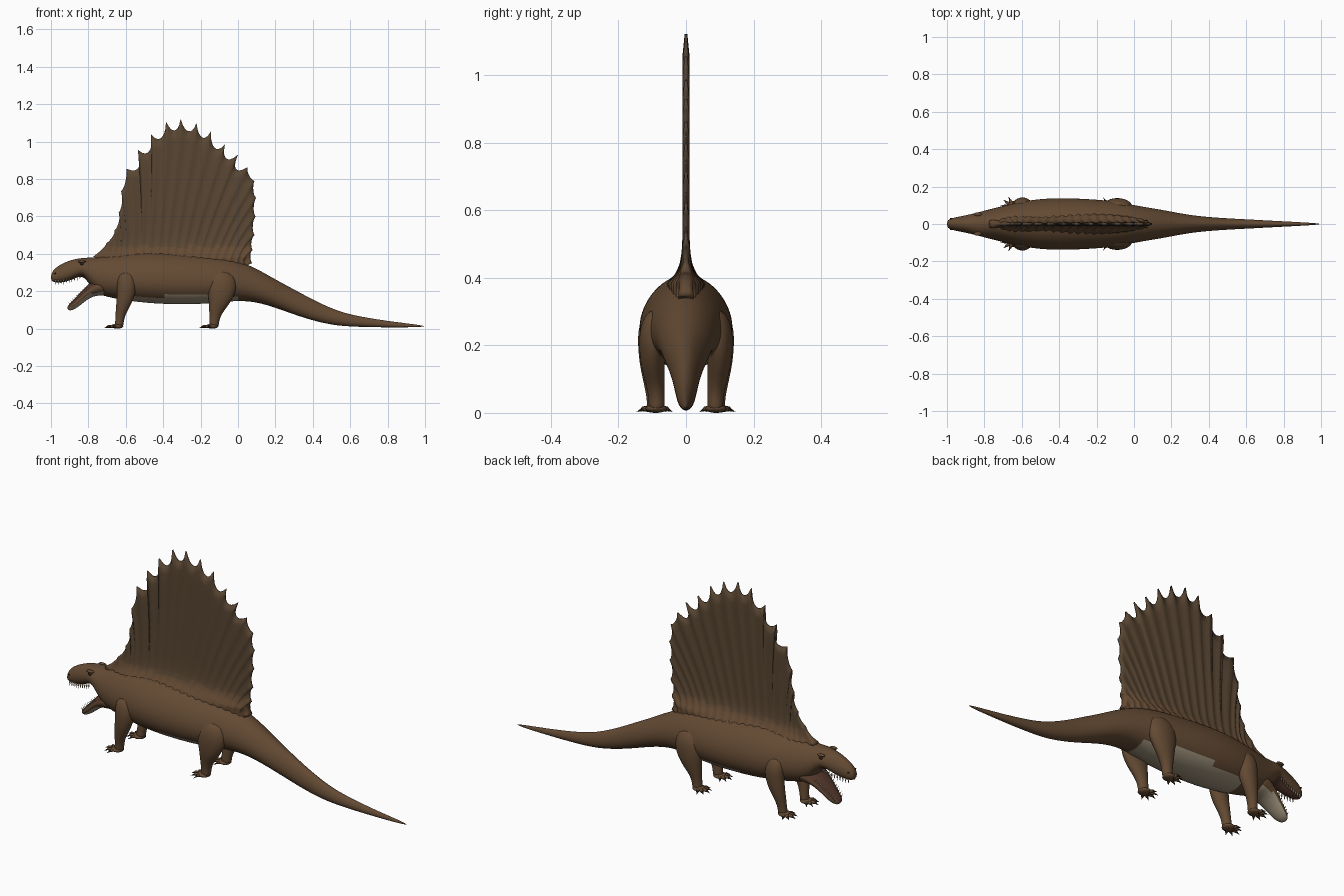
import bpy, bmesh, math
from mathutils import Vector

if bpy.data.objects.get("Cube"):
    bpy.data.objects.remove(bpy.data.objects["Cube"])


def material(name, rgb):
    m = bpy.data.materials.new(name)
    m.use_nodes = True
    m.diffuse_color = (*rgb, 1)
    bsdf = m.node_tree.nodes["Principled BSDF"]
    bsdf.inputs["Base Color"].default_value = (*rgb, 1)
    bsdf.inputs["Roughness"].default_value = 0.8
    return m


skin = material("brown skin", (0.125, 0.068, 0.033))
sail_skin = material("sail brown", (0.098, 0.060, 0.032))
belly = material("pale belly", (0.36, 0.30, 0.21))
mouth = material("mouth lining", (0.09, 0.04, 0.025))
ivory = material("ivory teeth", (0.50, 0.42, 0.28))
dark = material("dark claw", (0.025, 0.018, 0.012))


def finish(name, bm, mats, rule=None, subdiv=0):
    bmesh.ops.recalc_face_normals(bm, faces=bm.faces[:])
    bm.normal_update()
    for f in bm.faces:
        f.smooth = True
        if rule:
            f.material_index = rule(f.calc_center_median(), f.normal)
    me = bpy.data.meshes.new(name)
    bm.to_mesh(me)
    bm.free()
    for m in mats:
        me.materials.append(m)
    ob = bpy.data.objects.new(name, me)
    bpy.context.collection.objects.link(ob)
    if subdiv:
        mod = ob.modifiers.new("smooth surface", 'SUBSURF')
        mod.levels = mod.render_levels = subdiv
    return ob


def loft(name, sections, mats, rule=None, sides=20, upright=False, subdiv=2):
    """Tube through (x, y, z, half width in y, half depth) sections."""
    bm = bmesh.new()
    rings = []
    for i, (x, y, z, w, d) in enumerate(sections):
        a, b = sections[max(i - 1, 0)], sections[min(i + 1, len(sections) - 1)]
        t = Vector((b[0] - a[0], 0, b[2] - a[2])).normalized()
        n = Vector((0, 0, 1)) if upright else Vector((-t.z, 0, t.x))
        ring = []
        for k in range(sides):
            ang = math.tau * k / sides
            c, s = math.cos(ang), math.sin(ang)
            pinch = 1 - 0.14 * s if upright else 1
            ring.append(bm.verts.new(Vector((x, y + w * c * pinch, z)) + n * d * s))
        rings.append(ring)
    for r, q in zip(rings, rings[1:]):
        for k in range(sides):
            j = (k + 1) % sides
            bm.faces.new((r[k], r[j], q[j], q[k]))
    bm.faces.new(rings[0])
    bm.faces.new(rings[-1])
    return finish(name, bm, mats, rule, subdiv)


def spike(bm, p, q, r1, r2=0.0, sides=8):
    """Tapered cone from p to q."""
    p, q = Vector(p), Vector(q)
    rot = (q - p).to_track_quat('Z', 'Y').to_matrix().to_4x4()
    rot.translation = (p + q) / 2
    bmesh.ops.create_cone(bm, cap_ends=True, segments=sides, radius1=r1,
                          radius2=r2, depth=(q - p).length, matrix=rot)


def ball(name, at, size, mat):
    bm = bmesh.new()
    bmesh.ops.create_uvsphere(bm, u_segments=16, v_segments=10, radius=1)
    for v in bm.verts:
        v.co = Vector(at) + Vector([c * s for c, s in zip(v.co, size)])
    return finish(name, bm, [mat])


# Upper head, torso and tail: x, top, bottom, half width
profile = [
    (-1.0, .29, .258, .016), (-.985, .318, .247, .028), (-.95, .343, .245, .037),
    (-.9, .366, .255, .046), (-.85, .376, .28, .058), (-.82, .379, .276, .066),
    (-.78, .381, .215, .076), (-.74, .385, .18, .086), (-.68, .392, .165, .101),
    (-.6, .402, .15, .12), (-.5, .41, .138, .134), (-.4, .41, .131, .139),
    (-.25, .40, .128, .134), (-.1, .385, .138, .122), (0, .365, .15, .1),
    (.1, .322, .142, .084), (.2, .263, .112, .066), (.3, .21, .075, .047),
    (.4, .155, .043, .037), (.5, .108, .02, .03), (.6, .073, .01, .025),
    (.8, .04, .006, .014), (1.0, .017, .008, .004)]


def body_rule(c, n):
    if -.62 < c.x < .0 and c.z < .172 and n.z < -.3:
        return 1
    if -.97 < c.x < -.79 and n.z < -.75:
        return 2
    return 0


loft("body", [(x, 0, (t + b) / 2, w, (t - b) / 2) for x, t, b, w in profile],
     [skin, belly, mouth], body_rule, sides=28, upright=True)

# Open lower jaw
jaw = [(-.70, 0, .235, .085, .06), (-.75, 0, .222, .079, .048), (-.79, 0, .203, .068, .034),
       (-.83, 0, .170, .055, .026), (-.87, 0, .132, .045, .023), (-.895, 0, .113, .034, .018),
       (-.91, 0, .104, .016, .009)]


def jaw_rule(c, n):
    if n.x < -.3 and n.z > .35 and c.x < -.77:
        return 2
    return 1 if n.z < -.55 and abs(c.y) < .06 else 0


loft("lower_jaw", jaw, [skin, belly, mouth], jaw_rule)

# Teeth along both jaws
bm = bmesh.new()
for side in (-1, 1):
    for i in range(10):
        f = i / 9
        x, y, z = -.975 + .13 * f, side * (.024 + .026 * f), .252 + .025 * f * f
        spike(bm, (x, y, z + .008), (x, y, z - .02 + .006 * f), .0045, sides=6)
        x, y, z = -.895 + .095 * f, side * (.026 + .028 * f), .128 + .088 * f
        spike(bm, (x, y, z - .008), (x - .012, y, z + .016), .004, sides=6)
finish("teeth", bm, [ivory])

# Eyes with brow ridges, and nostrils
for side, label in ((1, "left"), (-1, "right")):
    ball(label + "_eye", (-.835, side * .056, .347), (.010, .006, .008), dark)
    ball(label + "_brow", (-.835, side * .052, .359), (.022, .010, .007), skin)
    ball(label + "_nostril", (-.978, side * .0285, .295), (.006, .004, .004), dark)

# Sail: spine tips from neck to hip, scalloped between
tips = [(-.775, .385), (-.705, .455), (-.66, .525), (-.638, .62), (-.625, .735), (-.597, .855),
        (-.535, .955), (-.465, 1.04), (-.385, 1.108), (-.307, 1.122), (-.222, 1.10),
        (-.145, 1.055), (-.07, .985), (0, .93), (.05, .862), (.088, .79), (.097, .70),
        (.094, .6), (.088, .5), (.078, .42), (.075, .35)]
STEPS, ROWS = 8, 18
centre = Vector((-.27, .55))
columns = []
for i in range(len(tips) - 1):
    a, b = Vector(tips[i]), Vector(tips[i + 1])
    depth = .055 if 5 <= i < 14 else .012
    for k in range(STEPS):
        f = k / STEPS
        scoop = depth * (1 - abs(2 * f - 1) ** 2.2) ** .75
        edge = a.lerp(b, f)
        edge += (centre - edge).normalized() * scoop
        columns.append((edge, (i + f) / (len(tips) - 1), abs(math.cos(math.pi * f)) ** 3))
columns.append((Vector(tips[-1]), 1, 1))

bm = bmesh.new()
sheets = {}
for side in (-1, 1):
    grid = []
    for edge, u, ridge in columns:
        bx = -.775 + .85 * u
        base = Vector((bx, .35 - .03 * max(0, u - .8) * 5))
        col = []
        for r in range(ROWS + 1):
            v = (r / ROWS) ** 1.4
            p = base.lerp(edge, v)
            p.x += .025 * math.sin(math.pi * v) * (1 - 2 * u)
            thick = .0055 + .0045 * ridge
            flare = .05 * math.exp(-max(0, p.y - .385) / .032)
            flare *= math.sin(math.pi * min(max(u, .02), .98)) ** .5
            thick = (thick + flare) * (1 if r < ROWS else .4)
            col.append(bm.verts.new((p.x, side * thick, p.y)))
        grid.append(col)
    for c, d in zip(grid, grid[1:]):
        for r in range(ROWS):
            bm.faces.new((c[r], d[r], d[r + 1], c[r + 1]))
    sheets[side] = grid
# Close the rim of the sail
left, right = sheets[1], sheets[-1]
rim = lambda g: g[0] + [c[-1] for c in g[1:-1]] + g[-1][::-1]
lo, hi = rim(left), rim(right)
for i in range(len(lo) - 1):
    bm.faces.new((lo[i], lo[i + 1], hi[i + 1], hi[i]))
finish("back_sail", bm, [sail_skin, skin], lambda c, n: 1 if c.z < .44 else 0)

# Legs: x, y, z, half width in y, half depth in x
legs = {
    "front": [(-.60, .080, .31, .035, .04), (-.595, .096, .26, .047, .055),
              (-.595, .104, .2, .04, .052), (-.61, .104, .14, .034, .042),
              (-.628, .098, .085, .027, .028), (-.634, .092, .035, .023, .022),
              (-.638, .092, .006, .026, .026)],
    "hind": [(-.07, .07, .31, .04, .05), (-.08, .090, .26, .048, .078),
             (-.09, .099, .2, .042, .08), (-.103, .099, .14, .036, .056),
             (-.122, .091, .085, .028, .034), (-.127, .086, .035, .023, .025),
             (-.13, .088, .006, .026, .028)]}
for end, path in legs.items():
    for side, label in ((1, "left"), (-1, "right")):
        name = f"{end}_{label}"
        loft(name + "_leg", [(x, side * y, z, w, d) for x, y, z, w, d in path],
             [skin], sides=14)
        fx, fy = path[-1][0] - .008, side * path[-1][1]
        ball(name + "_foot", (fx, fy, .013), (.033, .032, .013), skin)
        # Five splayed toes, each with a claw
        toes, claws = bmesh.new(), bmesh.new()
        for i in range(5):
            ang = math.radians(-55 + 30 * i)
            d = Vector((-math.cos(ang), side * math.sin(ang), 0))
            root = Vector((fx, fy, .012)) + d * .015
            reach = .046 - .005 * abs(i - 2)
            spike(toes, root, root + d * (reach - .01), .010, .007)
            tip = root + d * (reach - .013)
            spike(claws, tip, tip + d * .022 + Vector((0, 0, -.009)), .006)
        finish(name + "_toes", toes, [skin])
        finish(name + "_claws", claws, [dark])
